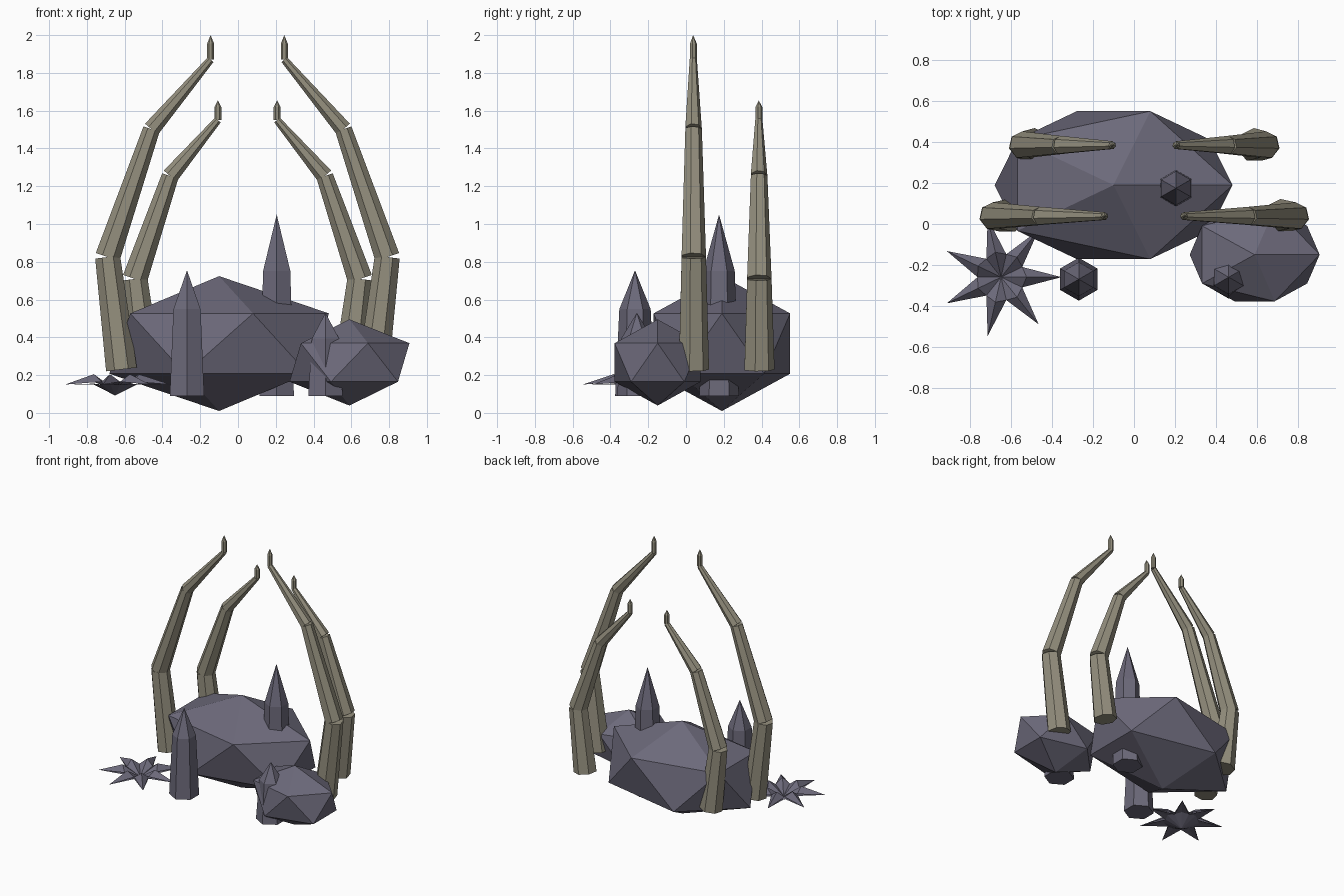
import bpy, bmesh, math
from mathutils import Matrix, Vector

if "Cube" in bpy.data.objects:
    bpy.data.objects.remove(bpy.data.objects["Cube"])


def material(name, rgb):
    m = bpy.data.materials.new(name)
    m.diffuse_color = (*rgb, 1)
    m.use_nodes = True
    m.node_tree.nodes["Principled BSDF"].inputs["Base Color"].default_value = m.diffuse_color
    return m


STONE = material("violet_grey_stone", (0.150, 0.142, 0.195))
BONE = material("weathered_bone", (0.296, 0.275, 0.208))


def finish(bm, name, mat):
    me = bpy.data.meshes.new(name)
    bm.to_mesh(me)
    bm.free()
    me.materials.append(mat)
    ob = bpy.data.objects.new(name, me)
    bpy.context.collection.objects.link(ob)
    return ob


def frustum(bm, a, b, r1, r2, sides):
    # tapered prism from a to b, ends square to its axis
    a, b = Vector(a), Vector(b)
    d = b - a
    tilt = Matrix.Rotation(math.atan2(d.x, d.z), 4, 'Y')
    bmesh.ops.create_cone(bm, cap_ends=True, segments=sides, radius1=r1, radius2=r2,
                          depth=d.length, matrix=Matrix.Translation((a + b) / 2) @ tilt)


def lathe(bm, centre, rings, tip_z, sides):
    # stacked rings closed by a point
    x, y = centre
    loops = []
    for r, z in rings:
        loops.append([bm.verts.new((x + r * math.sin(-i * math.tau / sides),
                                    y + r * math.cos(i * math.tau / sides), z))
                      for i in range(sides)])
    tip = bm.verts.new((x, y, tip_z))
    bm.faces.new(loops[0][::-1])
    for i in range(sides):
        j = (i + 1) % sides
        for lo, hi in zip(loops, loops[1:]):
            bm.faces.new((lo[i], lo[j], hi[j], hi[i]))
        bm.faces.new((loops[-1][i], loops[-1][j], tip))


# boulders
for name, loc, size in (("large_boulder", (-0.10, 0.19, 0.367), (0.65, 0.425, 0.357)),
                        ("small_boulder", (0.59, -0.15, 0.267), (0.355, 0.268, 0.228))):
    bm = bmesh.new()
    bmesh.ops.create_icosphere(bm, subdivisions=1, radius=1,
                               matrix=Matrix.Translation(loc) @ Matrix.Diagonal((*size, 1)))
    finish(bm, name, STONE)

# pointed crystals
for name, centre, height in (("front_crystal", (-0.27, -0.27), 0.665),
                             ("back_crystal", (0.205, 0.175), 0.96),
                             ("small_crystal", (0.463, -0.26), 0.44)):
    bm = bmesh.new()
    lathe(bm, centre, [(0.105, 0.09), (0.083, 0.09 + 0.69 * height)], 0.09 + height, 6)
    finish(bm, name, STONE)

# curved ribs: jointed tapering segments, mirrored about x = 0.05
PATH = [(0.667, 0.0), (0.74, 0.595), (0.508, 1.272), (0.195, 1.64)]
RADII = [0.084, 0.068, 0.046, 0.020]
for row, y, k in (("front", 0.038, 1.0), ("back", 0.385, 0.805)):
    for side, s in (("left", -1), ("right", 1)):
        bm = bmesh.new()
        pts = [(0.05 + s * x * k, y, 0.23 + z * k) for x, z in PATH]
        for i in range(3):
            frustum(bm, pts[i], pts[i + 1], RADII[i], RADII[i + 1], 7)
        # upright claw tip
        x, _, z = pts[3]
        lathe(bm, (x, y), [(0.019, z), (0.019, z + 0.085 * k)], z + 0.13 * k, 7)
        finish(bm, f"{row}_{side}_rib", BONE)

# seven-leaved star plant: bowl centre, raised leaf ridges, drooping tips
bm = bmesh.new()
N, C = 7, Vector((-0.65, -0.26, 0))


def polar(r, ang, z):
    return bm.verts.new(C + Vector((r * math.cos(ang), r * math.sin(ang), z)))


step = math.tau / N
for inner_z, side_z, ridge_z, flip in ((0.12, 0.165, 0.205, False), (0.092, 0.15, 0.155, True)):
    base = polar(0, 0, inner_z)
    sides = [polar(0.115, (i - 0.5) * step, side_z) for i in range(N)]
    for i in range(N):
        ridge = polar(0.125, i * step, ridge_z)
        tip = polar(0.295, i * step, 0.15)
        a, b = sides[i], sides[(i + 1) % N]
        for f in ((base, a, ridge), (base, ridge, b), (a, tip, ridge), (ridge, tip, b)):
            bm.faces.new(f[::-1] if flip else f)
bmesh.ops.remove_doubles(bm, verts=bm.verts, dist=0.001)
finish(bm, "star_plant", STONE)
